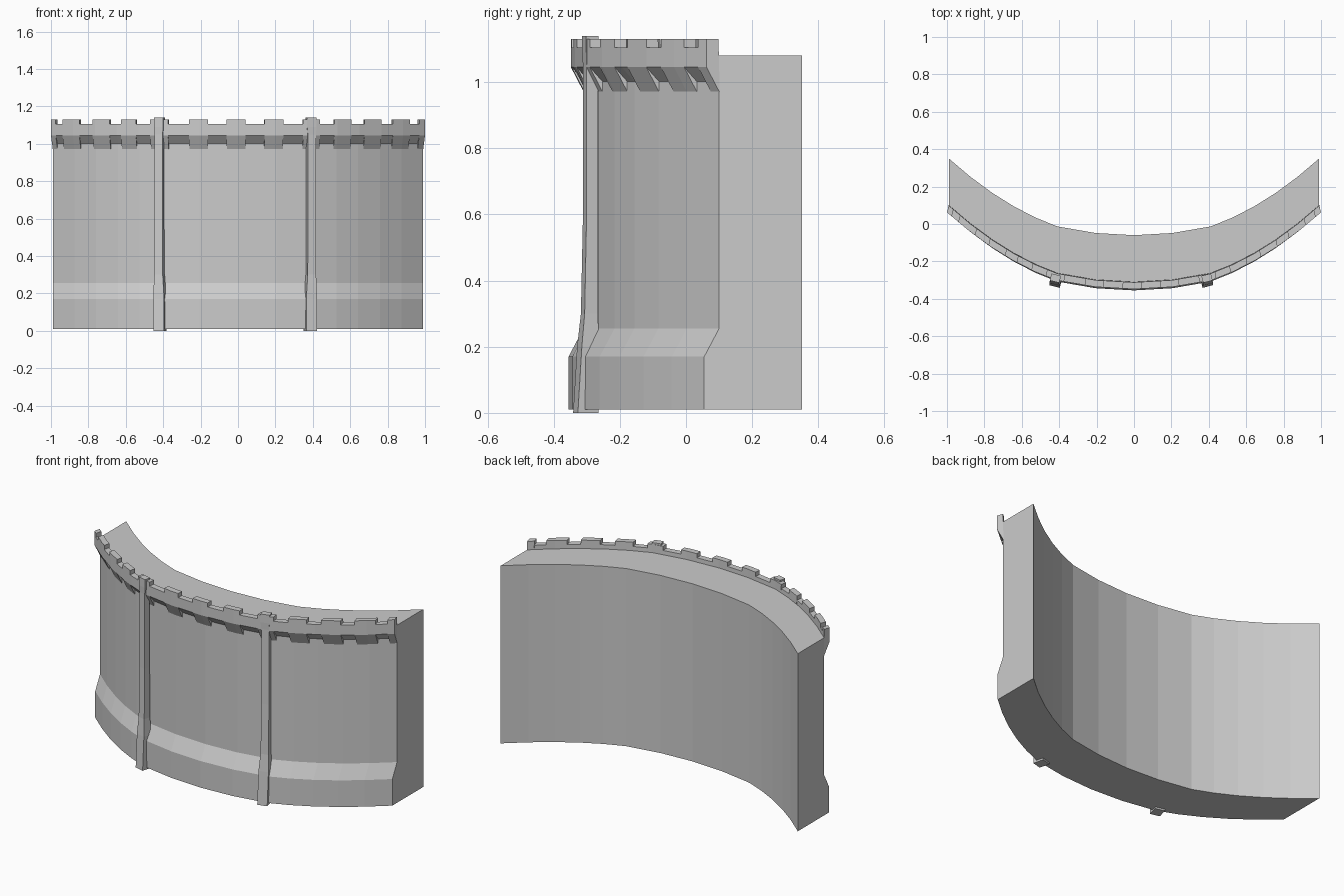
import bpy
import bmesh
import math

if "Cube" in bpy.data.objects:
    bpy.data.objects.remove(bpy.data.objects["Cube"])

KINK, END = 0.41, 0.99


def bow(x):
    """Plan curve of the wall: gentle middle panel, steeper side panels."""
    a = abs(x)
    if a <= KINK:
        return 0.047 * (a / KINK) ** 2
    t = (a - KINK) / (END - KINK)
    return 0.047 + 0.58 * (0.35 * t + 0.276 * t * t)


side = [KINK + (END - KINK) * i / 5 for i in range(6)]
STATIONS = [-x for x in reversed(side)] + [-0.205, 0.0, 0.205] + side


def wall_y(x):
    """Faceted plan curve, so that details lie on the wall's flat faces."""
    x = max(-END, min(END, x))
    for a, b in zip(STATIONS, STATIONS[1:]):
        if a <= x <= b:
            return bow(a) + (bow(b) - bow(a)) * (x - a) / (b - a)
    return bow(x)


def loft(bm, rings):
    """Skin equal closed sections and cap both ends."""
    vs = [[bm.verts.new(p) for p in r] for r in rings]
    n = len(vs[0])
    for a, b in zip(vs, vs[1:]):
        for i in range(n):
            j = (i + 1) % n
            bm.faces.new((a[i], a[j], b[j], b[i]))
    bm.faces.new(vs[0])
    bm.faces.new(vs[-1])


def finish(bm, name):
    bmesh.ops.recalc_face_normals(bm, faces=bm.faces)
    mesh = bpy.data.meshes.new(name)
    bm.to_mesh(mesh)
    bm.free()
    obj = bpy.data.objects.new(name, mesh)
    bpy.context.collection.objects.link(obj)
    return obj


def sweep(bm, xs, profile):
    """Sweep (offset, z) profile along the wall; front points splay outward."""
    loft(bm, [[(x * (1.01 if o < -0.33 and z > 0.9 else 1.0), wall_y(x) + o, z)
               for o, z in profile] for x in xs])


def span(a, b):
    return [a] + [s for s in STATIONS if a + 0.004 < s < b - 0.004] + [b]


# Curved wall body with battered base
bm = bmesh.new()
sweep(bm, STATIONS, [(-0.355, 0.01), (-0.355, 0.17), (-0.31, 0.255),
                     (-0.31, 1.08), (-0.06, 1.08), (-0.06, 0.01)])
finish(bm, "curved_wall")

# Parapet: low stretches between taller merlons with deeper corbels
merlons = [(-0.99, -0.965), (-0.93, -0.84), (-0.77, -0.68), (-0.62, -0.54),
           (-0.465, -0.37), (-0.26, -0.16), (-0.06, 0.04), (0.14, 0.24),
           (0.345, 0.435), (0.51, 0.60), (0.67, 0.76), (0.82, 0.91),
           (0.96, 0.99)]


def parapet(top, low):
    return [(-0.348, 1.045), (-0.348, top), (-0.312, top), (-0.308, low)]


bm = bmesh.new()
for a, b in merlons:
    sweep(bm, span(a, b), parapet(1.13, 0.968))
finish(bm, "merlons")

bm = bmesh.new()
for (_, a), (b, _) in zip(merlons, merlons[1:]):
    sweep(bm, span(a, b), parapet(1.105, 1.0))
finish(bm, "parapet_gaps")

# Slim pilasters at the panel joints: (depth of front face, half width, z)
pilaster = [(-0.334, 0.029, 0.0), (-0.322, 0.029, 0.2), (-0.312, 0.023, 0.3),
            (-0.306, 0.022, 0.6), (-0.306, 0.022, 1.05), (-0.308, 0.026, 1.09),
            (-0.308, 0.026, 1.14)]
for name, cx, ang in (("left_pilaster", -0.425, -0.25),
                      ("right_pilaster", 0.395, 0.25)):
    c, s = math.cos(ang), math.sin(ang)
    rings = []
    for y, w, z in pilaster:
        pts = [(-w, 0), (w, 0), (w, -0.27 - y), (-w, -0.27 - y)]
        rings.append([(cx + u * c - v * s, y + u * s + v * c, z) for u, v in pts])
    bm = bmesh.new()
    loft(bm, rings)
    finish(bm, name)
